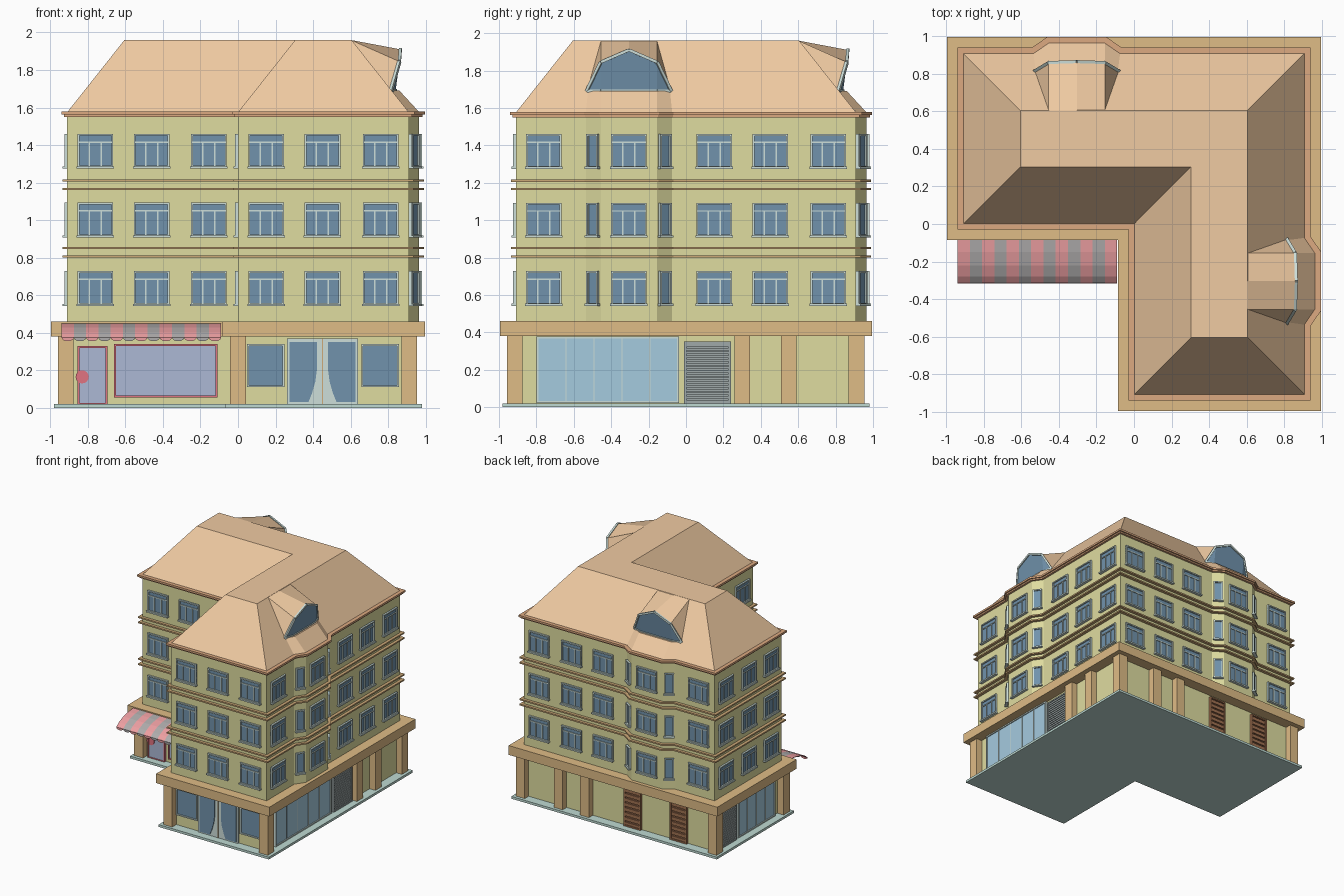
import bpy, bmesh
from math import radians, atan2, sin, cos, pi
from mathutils import Matrix, Vector

if "Cube" in bpy.data.objects:
    bpy.data.objects.remove(bpy.data.objects["Cube"])

parts = {}
I = Matrix.Identity(4)


def part(name, color):
    parts[name] = (bmesh.new(), color)
    return name


def faces(name, polys, M=I):
    bm = parts[name][0]
    for poly in polys:
        bm.faces.new([bm.verts.new(M @ Vector(p)) for p in poly])


def prism(name, pts, lo, hi, M=I):
    n = len(pts)
    a = [(x, y, lo) for x, y in pts]
    b = [(x, y, hi) for x, y in pts]
    faces(name, [a[::-1], b] + [[a[i], a[(i + 1) % n], b[(i + 1) % n], b[i]] for i in range(n)], M)


def box(name, M, x0, x1, z0, z1, d0, d1):
    prism(name, [(x0, z0), (x1, z0), (x1, z1), (x0, z1)], d0, d1, M)


def wall(x, y, ang):
    # wall frame: x along the wall, y up, z outward
    return Matrix.Translation((x, y, 0)) @ Matrix.Rotation(radians(ang), 4, 'Z') @ Matrix.Rotation(pi / 2, 4, 'X')


def offset(poly, d):
    out = []
    for i, p in enumerate(poly):
        p, a, b = Vector(p), Vector(poly[i - 1]), Vector(poly[(i + 1) % len(poly)])
        u, v = (p - a).normalized(), (b - p).normalized()
        n, m = Vector((u.y, -u.x)), Vector((v.y, -v.x))
        out.append(tuple(p + (n + m) * d / (1 + n.dot(m))))
    return out


def border(name, M, x0, x1, z0, z1, t, d):
    box(name, M, x0, x0 + t, z0, z1, -.01, d)
    box(name, M, x1 - t, x1, z0, z1, -.01, d)
    box(name, M, x0 + t, x1 - t, z0, z0 + t, -.01, d)
    box(name, M, x0 + t, x1 - t, z1 - t, z1, -.01, d)


WALL = part("upper_walls", (.87, .86, .62))
GROUND = part("ground_floor_walls", (.87, .86, .62))
SLAB = part("base_slab", (.74, .85, .82))
PILLAR = part("pillars", (.87, .73, .52))
CORNICE = part("shop_cornice", (.87, .73, .52))
TRIM = part("floor_mouldings", (.80, .66, .47))
EAVE = part("eaves", (.86, .66, .50))
ROOF = part("roof", (.94, .79, .63))
DORMER = part("dormers", (.94, .79, .63))
FRAME = part("window_frames", (.80, .87, .85))
GLASS = part("window_glass", (.44, .57, .67))
SHOP = part("shop_glass", (.64, .79, .87))
SHUTTER = part("roller_shutters", (.62, .66, .66))
WOOD = part("slatted_doors", (.62, .44, .32))
PINK = part("pink_shop_frames", (.88, .45, .50))
LILAC = part("pink_shop_glass", (.67, .72, .83))
AWN_A = part("awning_pink_stripes", (.93, .62, .63))
AWN_B = part("awning_grey_stripes", (.68, .67, .67))

# footprint, plain and with the two bays
plain = [(0, -.91), (.91, -.91), (.91, .91), (-.91, .91), (-.91, 0), (0, 0)]
bay = [(.91, -.535), (.965, -.455), (.965, -.155), (.91, -.075)]
bay_back = [(y, x) for x, y in bay[::-1]]
full = plain[:2] + bay + plain[2:3] + bay_back + plain[3:]

# main masses
prism(SLAB, offset(plain, .07), 0, .02)
prism(GROUND, offset(plain, -.01), .02, .39)
prism(CORNICE, offset(plain, .085), .38, .46)
prism(WALL, full, .46, 1.56)
for z in (.80, .845, 1.16, 1.205):
    prism(TRIM, offset(full, .025), z, z + .012)
prism(EAVE, offset(full, .018), 1.55, 1.562)
prism(EAVE, offset(full, .03), 1.562, 1.578)

# hipped mansard roof with flat top
lo = [(x, y, 1.575) for x, y in plain]
hi = [(x, y, 1.96) for x, y in offset(plain, -.305)]
faces(ROOF, [lo[::-1], hi] + [[lo[i], lo[(i + 1) % 6], hi[(i + 1) % 6], hi[i]] for i in range(6)])


def bar(name, p, q, r, M):
    p, q = Vector(p), Vector(q)
    R = (q - p).to_track_quat('Z', 'Y').to_matrix().to_4x4()
    prism(name, [(-r, -r), (r, -r), (r, r), (-r, r)], 0, (q - p).length, M @ Matrix.Translation(p) @ R)


# dormers above the bays, second one mirrored across the diagonal
swap = Matrix(((0, 1, 0, 0), (1, 0, 0, 0), (0, 0, 1, 0), (0, 0, 0, 1)))
for M in (I, swap):
    A, B, C, D, E = (.815, -.53, 1.69), (.86, -.455, 1.845), (.865, -.305, 1.91), (.86, -.155, 1.845), (.815, -.08, 1.69)
    T0, T1, T2 = (.6, -.455, 1.96), (.6, -.305, 1.96), (.6, -.155, 1.96)
    F, G = (.86, -.455, 1.69), (.86, -.155, 1.69)
    f, g = (.84, -.455, 1.69), (.84, -.155, 1.69)
    e = [(x, y, 1.576) for x, y in bay]
    faces(DORMER, [[T0, B, C, T1], [T1, C, D, T2], [T0, A, B], [T2, D, E], [A, F, G, E],
                   [e[0], e[1], F, A], [e[1], e[2], G, F], [e[2], e[3], E, G]], M)
    faces(GLASS, [[A, f, B], [f, g, D, C, B], [g, E, D]], M)
    for p, q in ((A, B), (B, C), (C, D), (D, E), (E, g), (g, f), (f, A)):
        bar(FRAME, p, q, .008, M)


# upper windows
def window(M, c, z, w=.19, h=.18):
    a, b = c - w / 2, c + w / 2
    box(GLASS, M, a, b, z, z + h, -.01, .004)
    border(FRAME, M, a, b, z, z + h, .01, .015)
    if w > .1:
        box(FRAME, M, a, b, z + .132, z + .14, 0, .011)
        for k in (-.032, .032):
            box(FRAME, M, c + k - .004, c + k + .004, z, z + .135, 0, .011)
    box(FRAME, M, a - .005, b + .005, z - .006, z + .006, 0, .024)


rows = [(wall(0, -.91, 0), (.15, .45, .76)), (wall(0, 0, 0), (-.76, -.46, -.155)),
        (wall(.91, 0, 90), (-.76, .15, .45, .76)), (wall(.965, 0, 90), (-.305,)),
        (wall(0, .91, 180), (.76, -.15, -.45, -.76)), (wall(0, .965, 180), (.305,)),
        (wall(-.91, 0, -90), (-.15, -.45, -.76)), (wall(0, 0, -90), (.155, .46, .76))]
for z in (.548, .913, 1.28):
    for M, cs in rows:
        for c in cs:
            window(M, c, z)
    for b in (bay, bay_back):
        for p, q in ((b[0], b[1]), (b[2], b[3])):
            ang = atan2(q[1] - p[1], q[0] - p[0]) * 180 / pi
            window(wall((p[0] + q[0]) / 2, (p[1] + q[1]) / 2, ang), 0, z, .075)

# ground floor pillars
for x, y in ((0, -.915), (.912, -.915), (.912, .912), (-.918, .912), (-.918, 0),
             (.912, .3), (.912, .55), (.3, .912), (.55, .912)):
    prism(PILLAR, [(x - .042, y - .042), (x + .042, y - .042), (x + .042, y + .042), (x - .042, y + .042)], .02, .385)


def shopfront(M, a, b, n):
    box(SHOP, M, a, b, .03, .37, -.01, .012)
    border(FRAME, M, a - .008, b + .008, .022, .378, .01, .02)
    for i in range(1, n):
        x = a + (b - a) * i / n
        box(FRAME, M, x - .003, x + .003, .03, .37, 0, .016)


def slats(name, M, a, b, n, top=.35):
    border(name, M, a, b, .02, top, .012, .022)
    s = (top - .032) / n
    for i in range(n):
        z = .025 + i * s
        box(name, M, a + .01, b - .01, z, z + s * .7, -.01, .016)
    box(name, M, a, b, .02, top, -.01, .006)


right, left, back = wall(.9, 0, 90), wall(-.9, 0, -90), wall(0, .9, 180)
shopfront(right, -.79, -.045, 5)
slats(SHUTTER, right, -.01, .24, 16)
shopfront(left, -.59, -.10, 4)
slats(SHUTTER, left, -.865, -.62, 16)
slats(WOOD, back, .05, .21, 8, .36)
slats(WOOD, back, .49, .65, 8, .36)

# main entrance with curved glass doors and side windows
M = wall(0, -.9, 0)
for c in (.148, .757):
    box(GLASS, M, c - .095, c + .095, .115, .335, -.01, .006)
    border(FRAME, M, c - .1, c + .1, .11, .34, .01, .015)
box(FRAME, M, .26, .64, .02, .37, -.01, .014)
leaf = [(.275, .03), (.375, .03), (.395, .08), (.412, .14), (.42, .2), (.42, .35), (.275, .35)]
prism(GLASS, leaf, 0, .02, M)
prism(GLASS, [(.9 - x, z) for x, z in leaf[::-1]], 0, .02, M)
box(TRIM, M, .447, .453, .02, .37, 0, .017)

# small shop in the left wing
M = wall(0, .01, 0)
for a, b, z0, z1 in ((-.855, -.695, .015, .33), (-.66, -.11, .055, .34)):
    box(LILAC, M, a, b, z0, z1, -.01, .012)
    border(PINK, M, a, b, z0, z1, .01, .02)
prism(PINK, [(-.83 + .035 * cos(i * pi / 8), .165 + .035 * sin(i * pi / 8)) for i in range(16)], 0, .018, M)

# striped awning with scalloped edge
prof = [(-.07, .452), (-.15, .444), (-.22, .428), (-.28, .402), (-.315, .375)]
s = .85 / 13
for k in range(13):
    x = -.94 + k * s
    name = AWN_B if k % 2 else AWN_A
    faces(name, [[(x, *p), (x, *q), (x + s, *q), (x + s, *p)] for p, q in zip(prof, prof[1:])])
    arc = [(x + s / 2 - s / 2 * cos(i * pi / 8), -.316, .375 - .02 * sin(i * pi / 8)) for i in range(9)]
    faces(name, [arc])

# turn every part into an object
for name, (bm, col) in parts.items():
    bmesh.ops.remove_doubles(bm, verts=bm.verts, dist=1e-5) if name in (ROOF, DORMER, AWN_A, AWN_B) else None
    bmesh.ops.recalc_face_normals(bm, faces=bm.faces)
    me = bpy.data.meshes.new(name)
    bm.to_mesh(me)
    bm.free()
    ob = bpy.data.objects.new(name, me)
    bpy.context.collection.objects.link(ob)
    mat = bpy.data.materials.new(name)
    mat.diffuse_color = [c ** 2.2 for c in col] + [1]
    mat.use_nodes = True
    mat.node_tree.nodes["Principled BSDF"].inputs["Base Color"].default_value = mat.diffuse_color
    me.materials.append(mat)
    if name in (AWN_A, AWN_B):
        mod = ob.modifiers.new("thickness", 'SOLIDIFY')
        mod.thickness = .004
